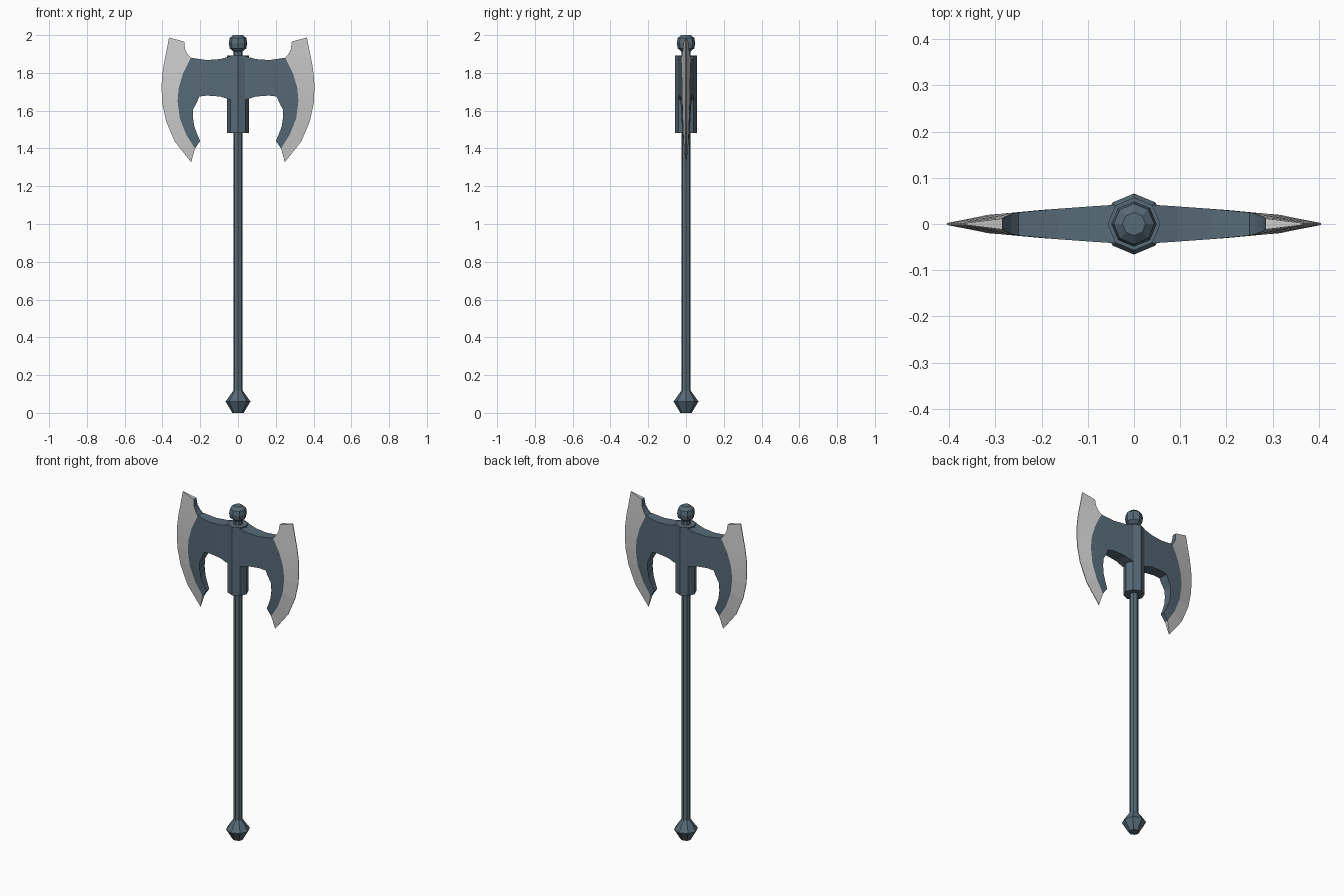
import bpy, bmesh, math

if "Cube" in bpy.data.objects:
    bpy.data.objects.remove(bpy.data.objects["Cube"])


def material(name, rgb):
    m = bpy.data.materials.new(name)
    m.diffuse_color = (*rgb, 1)
    m.use_nodes = True
    m.node_tree.nodes["Principled BSDF"].inputs["Base Color"].default_value = m.diffuse_color
    return m


STEEL = material("dark blue steel", (0.095, 0.145, 0.185))
SILVER = material("pale silver edge", (0.60, 0.60, 0.60))


def finish(name, bm, mats):
    bmesh.ops.recalc_face_normals(bm, faces=bm.faces)
    me = bpy.data.meshes.new(name)
    bm.to_mesh(me)
    bm.free()
    for m in mats:
        me.materials.append(m)
    ob = bpy.data.objects.new(name, me)
    bpy.context.collection.objects.link(ob)
    return ob


def lathe(name, profile, sides=8):
    """Turned part from (radius, z) pairs, capped at both ends."""
    bm = bmesh.new()
    rings = [[bm.verts.new((r * math.cos(i * math.tau / sides),
                            r * math.sin(i * math.tau / sides), z))
              for i in range(sides)] for r, z in profile]
    for a, b in zip(rings, rings[1:]):
        for i in range(sides):
            j = (i + 1) % sides
            bm.faces.new((a[i], a[j], b[j], b[i]))
    bm.faces.new(rings[0])
    bm.faces.new(rings[-1])
    return finish(name, bm, [STEEL])


def ladder(name, rungs, mats, rim_rule=None):
    """Plate from rungs ((x, z, half thickness), (x, z, half thickness)), mirrored in x."""
    bm = bmesh.new()
    for s in (1, -1):
        rows = [[bm.verts.new((s * x, y * t, z)) for (x, z, t) in (p, q) for y in (-1, 1)]
                for p, q in rungs]  # each row: p front, p back, q front, q back
        for k, (a, b) in enumerate(zip(rows, rows[1:])):
            bm.faces.new((a[0], a[2], b[2], b[0]))
            bm.faces.new((a[1], b[1], b[3], a[3]))
            rim = bm.faces.new((a[0], b[0], b[1], a[1]))
            bm.faces.new((a[2], a[3], b[3], b[2]))
            if rim_rule and rim_rule(k):
                rim.material_index = 1
        for r in (rows[0], rows[-1]):
            bm.faces.new((r[0], r[1], r[3], r[2]))
    return finish(name, bm, mats)


# Handle, pommel, finial and socket
lathe("shaft", [(0.025, 0.10), (0.025, 1.93)])
lathe("pommel", [(0.03, 0), (0.066, 0.06), (0.025, 0.118)])
lathe("finial_ball", [(0.025, 1.914), (0.044, 1.93), (0.049, 1.957),
                      (0.044, 1.984), (0.025, 2.0)])
lathe("socket", [(0.057, 1.482), (0.057, 1.892)])

# Boundary between dark body and silver edge
border = [(0.25, 1.88, 0.025), (0.29, 1.80, 0.022), (0.314, 1.72, 0.020),
          (0.32, 1.65, 0.019), (0.308, 1.56, 0.017), (0.275, 1.475, 0.014),
          (0.228, 1.40, 0.011)]

# Dark blade body: arm, then the crescent behind the edge
inner = [(0.205, 1.675, 0.03), (0.215, 1.65, 0.029), (0.238, 1.606, 0.026),
         (0.238, 1.56, 0.024), (0.231, 1.515, 0.021), (0.214, 1.47, 0.017),
         (0.20, 1.44, 0.013)]
arm = [((x, zt, t), (x, zb, t)) for x, zt, zb, t in
       [(0, 1.892, 1.655, 0.042), (0.05, 1.885, 1.66, 0.041),
        (0.095, 1.873, 1.675, 0.038), (0.165, 1.868, 1.68, 0.033)]]
ladder("blade_body", arm + list(zip(border, inner)), [STEEL])

# Silver cutting edges with the upper horn, dark on the notch wall
horn = [(0.285, 1.966, 0.012), (0.28, 1.925, 0.016), (0.265, 1.897, 0.021)]
outer = [(0.365, 1.987), (0.38, 1.91), (0.388, 1.87), (0.394, 1.84), (0.402, 1.78),
         (0.405, 1.725), (0.401, 1.64), (0.381, 1.545), (0.335, 1.437), (0.248, 1.327)]
ladder("cutting_edge", list(zip(horn + border, [(x, z, 0.002) for x, z in outer])),
       [SILVER, STEEL], lambda k: k < 3)
